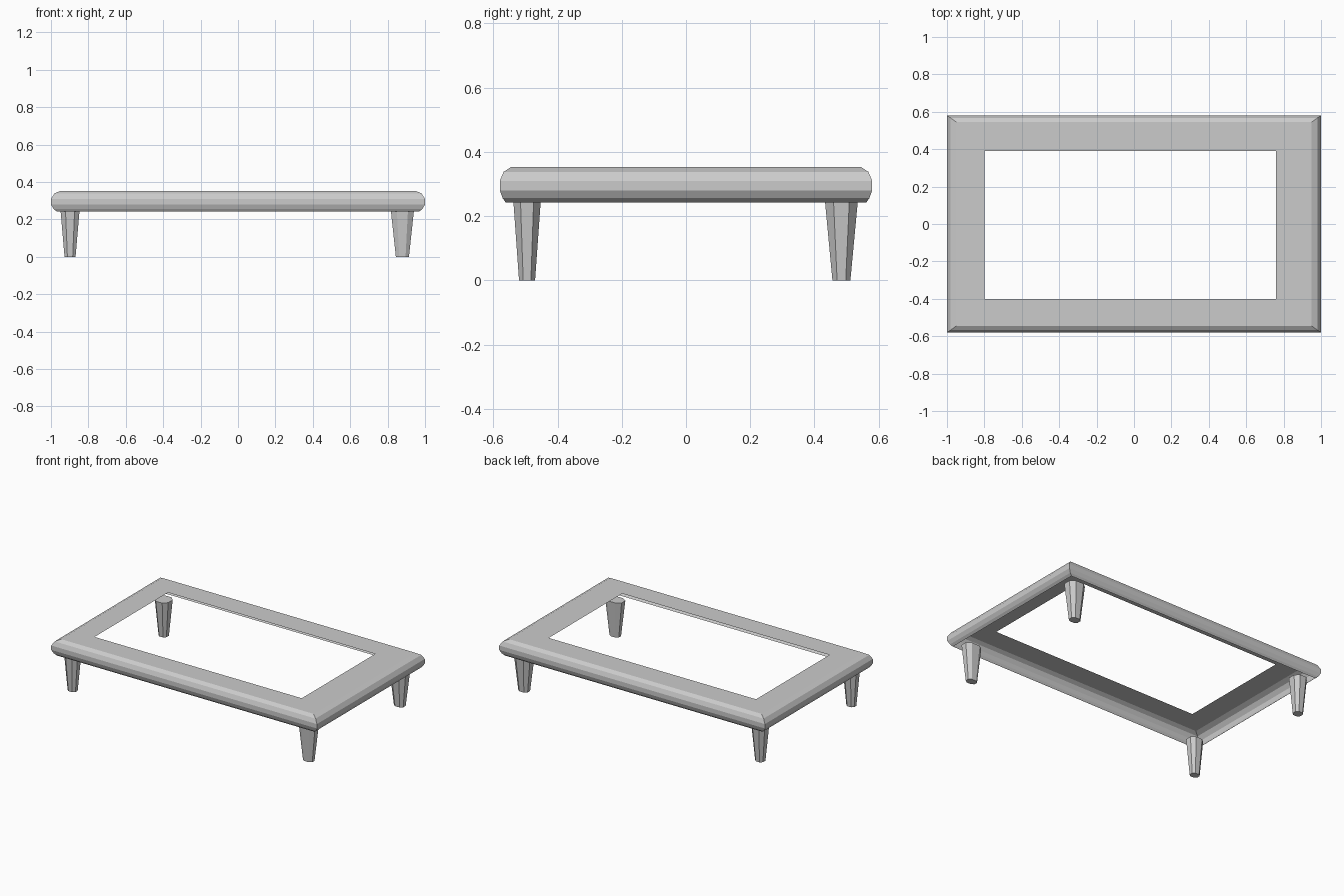
import bpy, bmesh

if "Cube" in bpy.data.objects:
    bpy.data.objects.remove(bpy.data.objects["Cube"])


def finish(name, bm):
    bmesh.ops.recalc_face_normals(bm, faces=bm.faces)
    mesh = bpy.data.meshes.new(name)
    bm.to_mesh(mesh)
    bm.free()
    obj = bpy.data.objects.new(name, mesh)
    bpy.context.collection.objects.link(obj)
    return obj


def loft(bm, loops):
    rings = [[bm.verts.new(p) for p in loop] for loop in loops]
    for a, b in zip(rings, rings[1:]):
        n = len(a)
        for i in range(n):
            j = (i + 1) % n
            bm.faces.new((a[i], a[j], b[j], b[i]))
    return rings


def rect(x0, x1, y0, y1, z):
    return [(x0, y0, z), (x1, y0, z), (x1, y1, z), (x0, y1, z)]


# Table frame: thin open shell with a rounded rim and a rectangular opening
# Rim profile: x inset, y inset, height
rim = [(0.03, 0.018, 0.243), (0.014, 0.009, 0.256), (0, 0, 0.28),
       (0, 0, 0.31), (0.018, 0.012, 0.338), (0.05, 0.035, 0.353)]
loops = [rect(-1 + dx, 1 - dx, -0.58 + dy, 0.58 - dy, z) for dx, dy, z in rim]
loops.append(rect(-0.80, 0.76, -0.40, 0.39, 0.353))
bm = bmesh.new()
loft(bm, loops)
finish("table_frame", bm)


# Legs: tapered, eight sided, capped at both ends
def octagon(cx, cy, wx, wy, z):
    k = 0.48
    shape = [(1, -k), (1, k), (k, 1), (-k, 1), (-1, k), (-1, -k), (-k, -1), (k, -1)]
    return [(cx + u * wx / 2, cy + v * wy / 2, z) for u, v in shape]


# centre, top width, bottom width along each axis
columns = {"left": (-0.898, 0.101, 0.059), "right": (0.879, 0.123, 0.070)}
rows = {"front": (-0.495, 0.085, 0.050), "back": (0.484, 0.102, 0.056)}
for row, (cy, ty, by) in rows.items():
    for column, (cx, tx, bx) in columns.items():
        bm = bmesh.new()
        bottom, top = loft(bm, [octagon(cx, cy, bx, by, 0),
                                octagon(cx, cy, tx, ty, 0.245)])
        bm.faces.new(bottom)
        bm.faces.new(top)
        finish(f"{row}_{column}_leg", bm)
